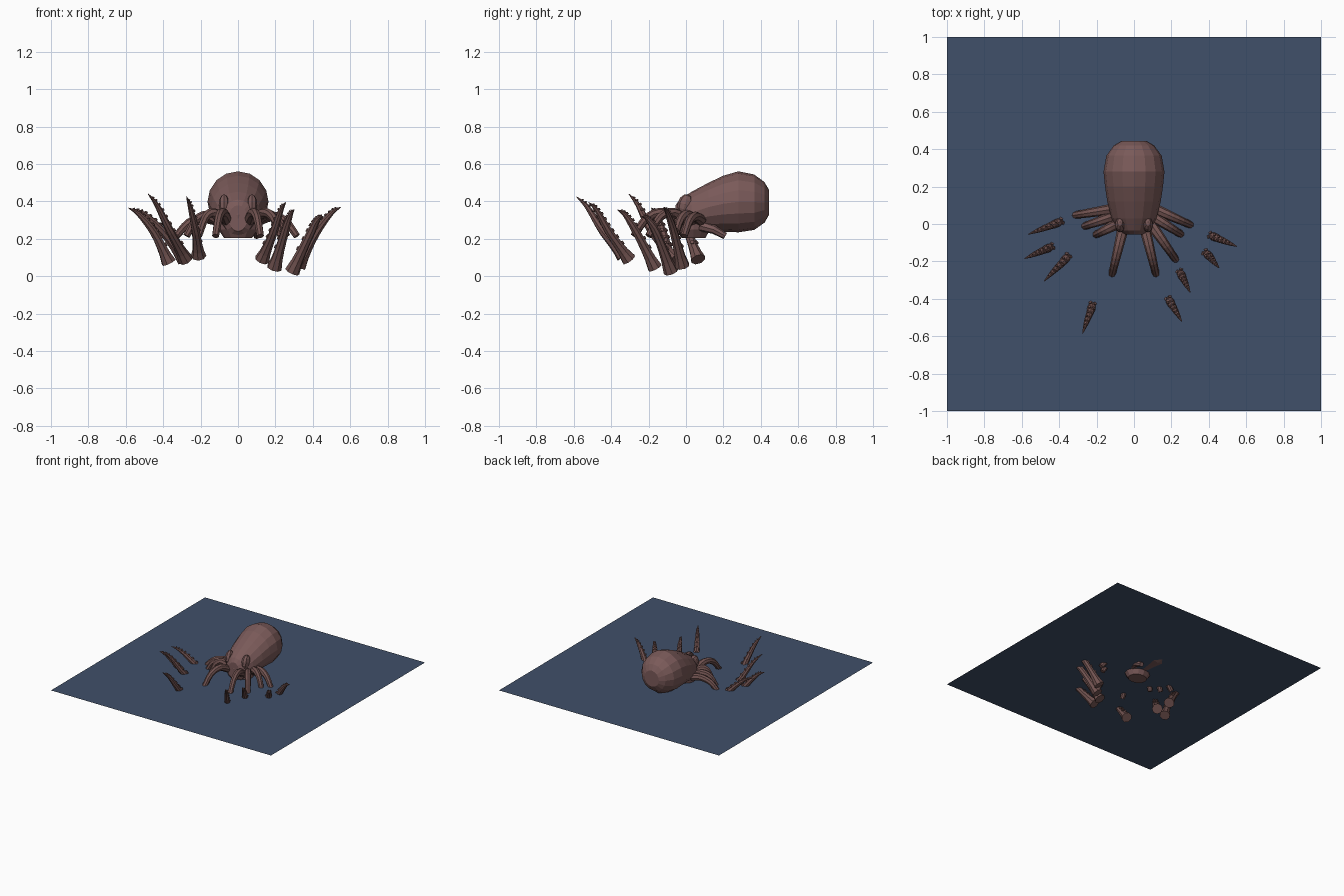
import bpy, bmesh, math
from mathutils import Vector, Matrix

if "Cube" in bpy.data.objects:
    bpy.data.objects.remove(bpy.data.objects["Cube"])

def material(name, rgb):
    m = bpy.data.materials.new(name)
    m.diffuse_color = (*rgb, 1)
    m.use_nodes = True
    m.node_tree.nodes["Principled BSDF"].inputs["Base Color"].default_value = m.diffuse_color
    return m

SKIN = material("red brown skin", (0.195, 0.102, 0.100))
ARM = material("dark brown arm", (0.165, 0.085, 0.080))
WATER = material("deep blue water", (0.051, 0.080, 0.142))

def finish(bm, name, mat):
    bmesh.ops.recalc_face_normals(bm, faces=bm.faces)
    me = bpy.data.meshes.new(name)
    bm.to_mesh(me)
    bm.free()
    me.materials.append(mat)
    ob = bpy.data.objects.new(name, me)
    bpy.context.collection.objects.link(ob)
    return ob

def loft(bm, rings):
    """Skin a list of closed point rings and cap both ends."""
    vs = [[bm.verts.new(p) for p in r] for r in rings]
    n = len(vs[0])
    for a, b in zip(vs, vs[1:]):
        for i in range(n):
            bm.faces.new((a[i], a[(i + 1) % n], b[(i + 1) % n], b[i]))
    bm.faces.new(vs[0][::-1])
    bm.faces.new(vs[-1])

def smooth_path(pts, steps):
    """Catmull-Rom samples through the points."""
    p = [Vector(q) for q in pts]
    p = [2 * p[0] - p[1]] + p + [2 * p[-1] - p[-2]]
    out = []
    for i in range(1, len(p) - 2):
        a, b, c, d = p[i - 1:i + 3]
        for s in range(steps):
            t = s / steps
            out.append(0.5 * (2 * b + (c - a) * t + (2 * a - 5 * b + 4 * c - d) * t * t
                              + (3 * b - a - 3 * c + d) * t ** 3))
    return out + [p[-2]]

def tube(bm, path, radii, n=8):
    rings, frames = [], []
    for i, p in enumerate(path):
        t = (path[min(i + 1, len(path) - 1)] - path[max(i - 1, 0)]).normalized()
        side = t.cross(Vector((0, 0, 1)))
        side = side.normalized() if side.length > 1e-4 else Vector((1, 0, 0))
        up = side.cross(t)
        frames.append((t, side, up))
        rings.append([p + radii[i] * (math.cos(2 * math.pi * k / n) * side
                                      + math.sin(2 * math.pi * k / n) * up) for k in range(n)])
    loft(bm, rings)
    return frames

# water sheet
bm = bmesh.new()
bmesh.ops.create_grid(bm, x_segments=1, y_segments=1, size=1,
                      matrix=Matrix.Translation((0, 0, 0.243)))
finish(bm, "water_surface", WATER)

# mantle: elliptical rings along y (y, centre z, half width, half height)
MANTLE = [(-0.055, 0.31, 0.05, 0.07), (-0.035, 0.315, 0.085, 0.095), (0.03, 0.34, 0.12, 0.112),
          (0.12, 0.37, 0.143, 0.13), (0.2, 0.388, 0.155, 0.15), (0.28, 0.398, 0.163, 0.163),
          (0.365, 0.396, 0.148, 0.148), (0.42, 0.395, 0.108, 0.108), (0.445, 0.395, 0.065, 0.065)]
bm = bmesh.new()
loft(bm, [[(rx * math.cos(a), y, zc + rz * math.sin(a))
           for a in (2 * math.pi * k / 16 for k in range(16))] for y, zc, rx, rz in MANTLE])
finish(bm, "mantle", SKIN)

# head under the front of the mantle
bm = bmesh.new()
loft(bm, [[(r * math.cos(a), 0.04 + r * 0.85 * math.sin(a), z)
           for a in (2 * math.pi * k / 12 for k in range(12))]
          for z, r in ((0.205, 0.075), (0.25, 0.105), (0.33, 0.115), (0.40, 0.07))])
finish(bm, "head", SKIN)

# eye bumps and siphon
for s, nm in ((-1, "left"), (1, "right")):
    bm = bmesh.new()
    bmesh.ops.create_uvsphere(bm, u_segments=8, v_segments=6, radius=1,
                              matrix=Matrix.Translation((s * 0.075, -0.005, 0.385))
                              @ Matrix.Rotation(-0.3, 4, 'X') @ Matrix.Diagonal((0.028, 0.04, 0.055, 1)))
    finish(bm, nm + "_eye", SKIN)
bm = bmesh.new()
tube(bm, [Vector(p) for p in ((0.08, 0.08, 0.27), (0.1, 0.15, 0.25), (0.1, 0.21, 0.215))],
     (0.03, 0.024, 0.018))
finish(bm, "siphon", SKIN)

# arm roots arching from the head down into the water: start xy, end xy, crest height
ROOTS = [((-0.11, 0.08), (-0.33, 0.045), 0.32), ((-0.11, 0.04), (-0.275, -0.015), 0.335),
         ((-0.09, 0.0), (-0.21, -0.06), 0.35), ((-0.06, -0.03), (-0.12, -0.28), 0.35),
         ((0.06, -0.03), (0.12, -0.28), 0.35), ((0.09, 0.0), (0.23, -0.20), 0.35),
         ((0.10, 0.04), (0.26, -0.06), 0.34), ((0.11, 0.08), (0.315, -0.01), 0.33)]
for i, (a, b, top) in enumerate(ROOTS):
    at = lambda t: (a[0] + (b[0] - a[0]) * t, a[1] + (b[1] - a[1]) * t)
    path = smooth_path([(*at(0), 0.30), (*at(0.35), top - 0.01), (*at(0.7), top - 0.035),
                        (*at(1), 0.215)], 3)
    n = len(path) - 1
    bm = bmesh.new()
    tube(bm, path, [0.03 - 0.011 * k / n for k in range(n + 1)])
    finish(bm, f"arm_root_{i + 1}", ARM)

# arm ends rising out of the water: base, waterline xy, tip
ENDS = [((-0.29, 0.065, 0.09), (-0.40, 0.01), (-0.565, -0.055, 0.36)),
        ((-0.37, -0.08, 0.075), (-0.45, -0.125), (-0.585, -0.185, 0.365)),
        ((-0.28, -0.06, 0.09), (-0.36, -0.18), (-0.48, -0.305, 0.44)),
        ((-0.21, -0.335, 0.11), (-0.225, -0.44), (-0.275, -0.585, 0.425)),
        ((0.13, -0.305, 0.09), (0.19, -0.41), (0.255, -0.52, 0.395)),
        ((0.195, -0.165, 0.045), (0.25, -0.265), (0.30, -0.365, 0.355)),
        ((0.29, -0.08, 0.025), (0.39, -0.16), (0.455, -0.235, 0.32)),
        ((0.325, -0.02, 0.055), (0.42, -0.065), (0.55, -0.12, 0.37))]
for i, (base, w, tip) in enumerate(ENDS):
    base, tip, wl = Vector(base), Vector(tip), Vector((*w, 0.235))
    bend = wl.lerp(tip, 0.6) + Vector((0, 0, 0.02))
    path = smooth_path([base, wl, bend, tip], 4)
    n = len(path) - 1
    radii = [0.041, 0.031, 0.026, 0.0235] + [0.022 * (1 - (k / (n - 3)) ** 1.3) + 0.002
                                             for k in range(1, n - 2)]
    bm = bmesh.new()
    frames = tube(bm, path, radii)
    # two rows of suckers on the upper, inner side
    for k in range(2, n - 1):
        t, side, up = frames[k]
        for s in (-1, 1):
            d = (up + s * 0.55 * side).normalized()
            bmesh.ops.create_cone(bm, cap_ends=True, segments=6, radius1=radii[k] * 0.35,
                                  radius2=radii[k] * 0.45, depth=0.012,
                                  matrix=Matrix.Translation(path[k] + d * radii[k])
                                  @ d.to_track_quat('Z', 'Y').to_matrix().to_4x4())
    finish(bm, f"arm_end_{i + 1}", ARM)
